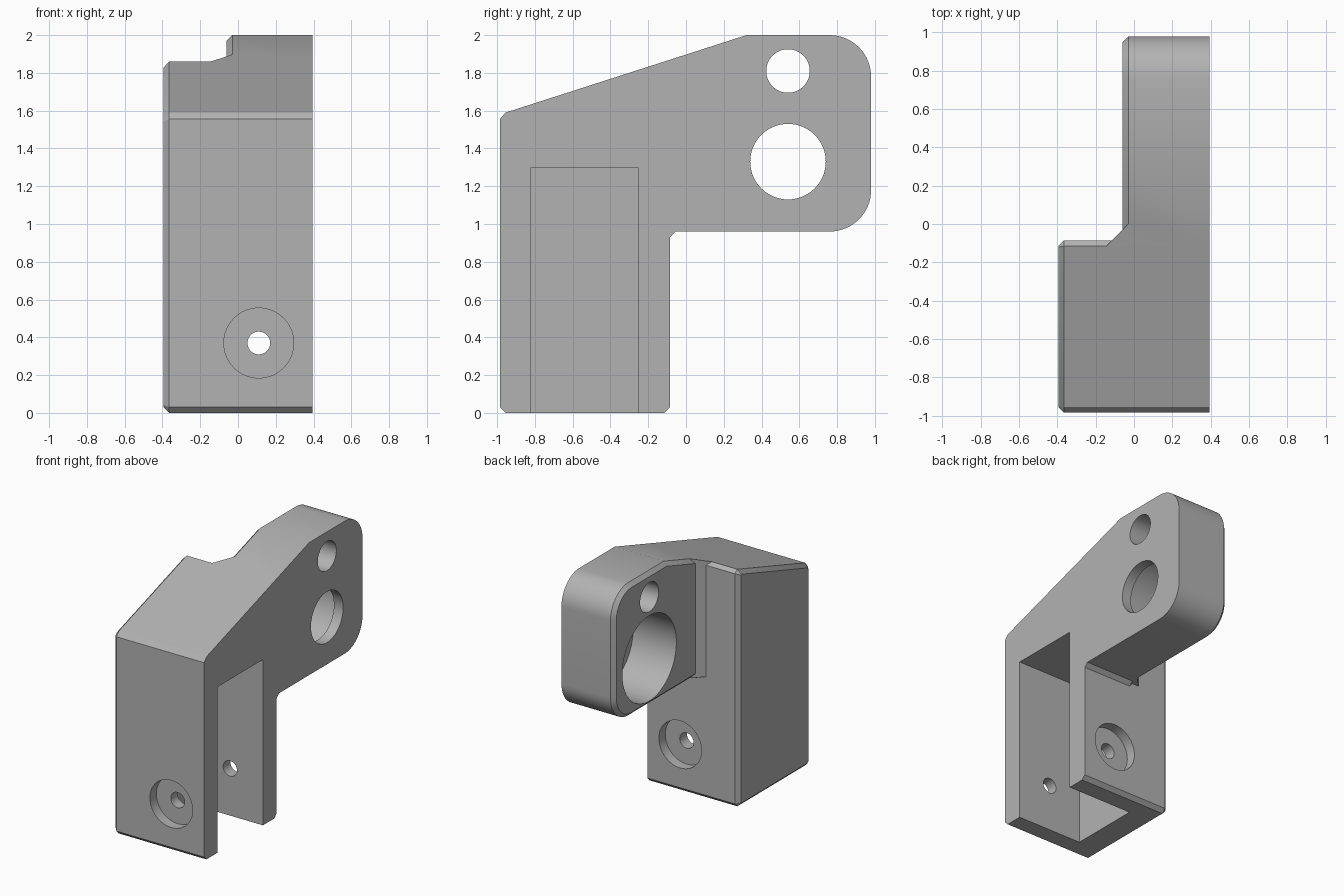
import bpy, bmesh, math
from mathutils import Vector, Matrix

old = bpy.data.objects.get("Cube")
if old:
    bpy.data.objects.remove(old, do_unlink=True)

RIGHT, CHAMFER = 0.395, 0.03
FRONT, BACK, COLUMN_BACK = -0.985, 0.98, -0.085
ARM_BOTTOM, TOP = 0.96, 2.0
SLOPE = (TOP - 1.59) / (0.32 + 0.955)

grey = bpy.data.materials.new("satin_grey")
grey.use_nodes = True
COLOUR = (0.45, 0.45, 0.45, 1)
grey.diffuse_color = COLOUR
grey.node_tree.nodes["Principled BSDF"].inputs["Base Color"].default_value = COLOUR


def slope_z(y):
    return 1.59 + (y + 0.955) * SLOPE


def make_object(name, bm):
    bmesh.ops.recalc_face_normals(bm, faces=bm.faces)
    mesh = bpy.data.meshes.new(name)
    bm.to_mesh(mesh)
    bm.free()
    mesh.materials.append(grey)
    obj = bpy.data.objects.new(name, mesh)
    bpy.context.collection.objects.link(obj)
    return obj


def prism(name, points, direction, chamfer=0):
    """Extrude an outline; optionally chamfer the rim of its starting cap."""
    bm = bmesh.new()
    cap = bm.faces.new([bm.verts.new(p) for p in points])
    rim = list(cap.edges)
    ext = bmesh.ops.extrude_face_region(bm, geom=[cap], use_keep_orig=True)
    moved = [g for g in ext["geom"] if isinstance(g, bmesh.types.BMVert)]
    bmesh.ops.translate(bm, verts=moved, vec=direction)
    bmesh.ops.recalc_face_normals(bm, faces=bm.faces)
    if chamfer:
        bmesh.ops.bevel(bm, geom=rim, offset=chamfer, segments=1,
                        affect='EDGES', profile=0.5)
    return make_object(name, bm)


def side_prism(name, outline, x):
    return prism(name, [(x, y, z) for y, z in outline],
                 Vector((RIGHT - x, 0, 0)), CHAMFER)


def cylinder(name, start, end, radius):
    start, end = Vector(start), Vector(end)
    axis = end - start
    bm = bmesh.new()
    turn = axis.to_track_quat('Z', 'Y').to_matrix().to_4x4()
    bmesh.ops.create_cone(bm, cap_ends=True, segments=64, radius1=radius,
                          radius2=radius, depth=axis.length,
                          matrix=Matrix.Translation((start + end) / 2) @ turn)
    return make_object(name, bm)


def combine(target, tool, operation):
    tool.hide_render = True
    mod = target.modifiers.new("combine", 'BOOLEAN')
    mod.operation, mod.solver, mod.object = operation, 'EXACT', tool
    bpy.context.view_layer.objects.active = target
    bpy.ops.object.modifier_apply(modifier=mod.name)
    bpy.data.objects.remove(tool, do_unlink=True)


def arc(cy, cz, radius, start, steps=16):
    return [(cy + radius * math.cos(a), cz + radius * math.sin(a))
            for a in (start + math.pi / 2 * i / steps for i in range(steps + 1))]


# Shared front and bottom outline of the column
front_edge = [(FRONT + CHAMFER, 1.59), (FRONT, 1.555),
              (FRONT, CHAMFER), (FRONT + CHAMFER, 0)]
foot = [(COLUMN_BACK - CHAMFER, 0), (COLUMN_BACK, CHAMFER)]

# Hollow mounting column
column_top = COLUMN_BACK - CHAMFER
bracket = side_prism("bracket_body", front_edge + foot + [
    (COLUMN_BACK, slope_z(column_top) - CHAMFER * 0.8),
    (column_top, slope_z(column_top))], -RIGHT)

# Rear arm with rounded corners
R = 0.22
arm = side_prism("arm", front_edge + foot + [
    (COLUMN_BACK, ARM_BOTTOM - CHAMFER), (COLUMN_BACK + CHAMFER, ARM_BOTTOM)]
    + arc(BACK - R, ARM_BOTTOM + R, R, -math.pi / 2)
    + arc(BACK - R, TOP - R, R, 0) + [(0.32, TOP)], -0.06)
combine(bracket, arm, 'UNION')

# Diagonal web between column and arm, its top following the slope
web = prism("web", [(x, y, ARM_BOTTOM) for x, y in (
    (-0.14, -0.11), (-0.03, 0), (0.1, 0), (0.1, -0.2), (-0.14, -0.2))],
    Vector((0, 0, 1)))
for v in web.data.vertices:
    if v.co.z > 1.5:
        v.co.z = slope_z(v.co.y)
combine(bracket, web, 'UNION')

# Square pocket, open to the side and below
pocket = prism("pocket_cutter", [(x, y, -0.2) for x, y in (
    (-0.17, -0.82), (0.6, -0.82), (0.6, -0.255), (-0.17, -0.255))],
    Vector((0, 0, 1.5)))
combine(bracket, pocket, 'DIFFERENCE')

# Screw hole through both walls, counterbored at front and back
SX, SZ, SINK = 0.11, 0.37, 0.08
# Arm holes: a small through hole and a large stepped bearing seat
HY = 0.54
for name, start, end, radius in (
        ("screw_hole", (SX, -1.2, SZ), (SX, 0.2, SZ), 0.06),
        ("front_counterbore", (SX, -1.2, SZ), (SX, FRONT + SINK, SZ), 0.185),
        ("rear_counterbore", (SX, COLUMN_BACK - SINK, SZ), (SX, 0.2, SZ), 0.185),
        ("pin_hole", (-0.3, HY, 1.81), (0.6, HY, 1.81), 0.115),
        ("bearing_hole", (-0.3, HY, 1.33), (0.6, HY, 1.33), 0.2),
        ("bearing_seat", (-0.3, HY, 1.33), (RIGHT - SINK, HY, 1.33), 0.335)):
    combine(bracket, cylinder(name, start, end, radius), 'DIFFERENCE')

# Smooth the curved walls, keep hard edges
bpy.ops.object.select_all(action='DESELECT')
bracket.select_set(True)
bpy.context.view_layer.objects.active = bracket
bpy.ops.object.shade_smooth_by_angle(angle=math.radians(25))
